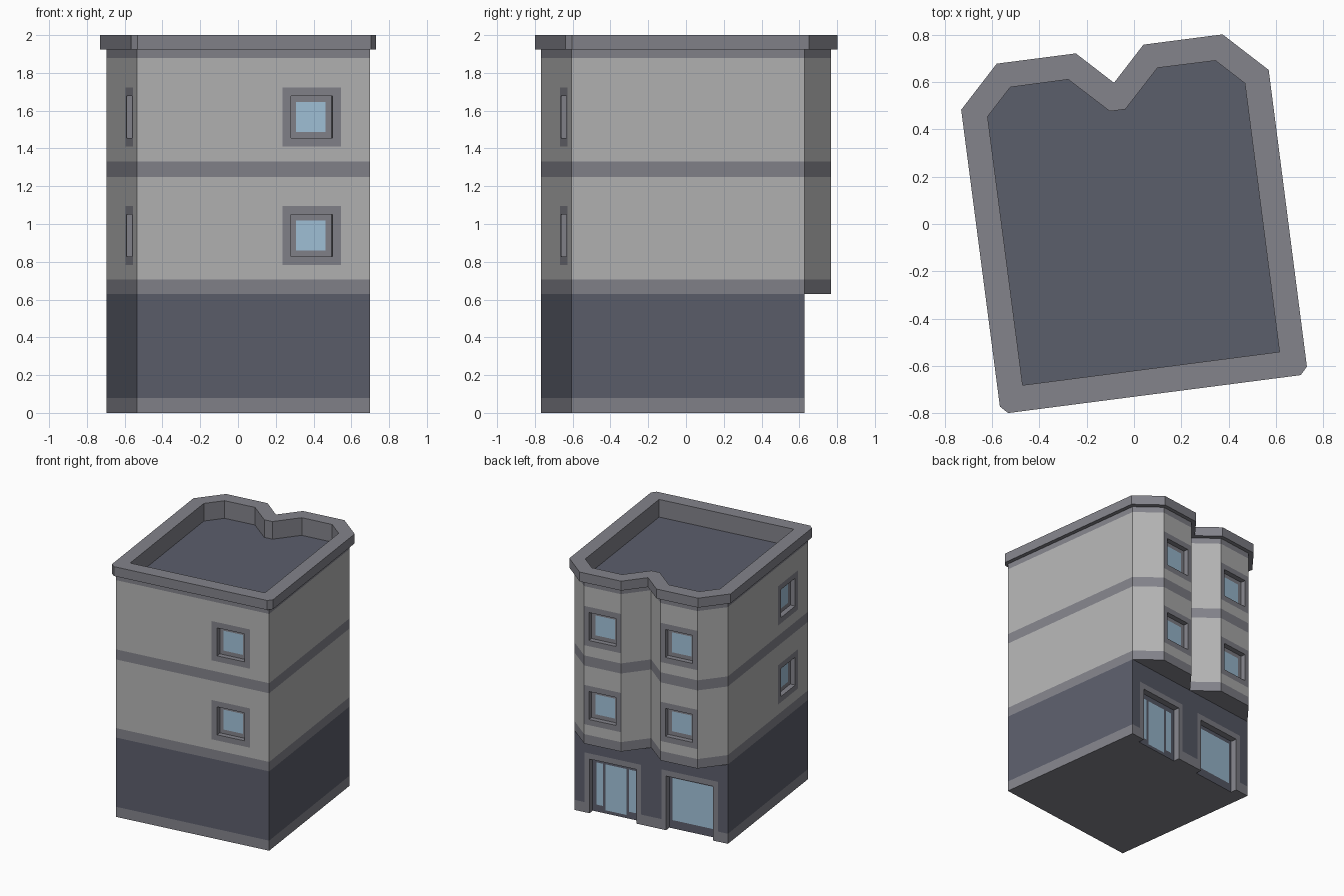
import bpy, bmesh
from math import hypot

if "Cube" in bpy.data.objects:
    bpy.data.objects.remove(bpy.data.objects["Cube"])

H = 0.6227                      # half side of the square ground floor
TURN, PLACE = 0.1289, (0.002, -0.07, 0)
SRGB = {"plaster": (.70, .70, .70), "trim": (.51, .51, .54),
        "shopfront": (.36, .37, .42), "glass": (.63, .76, .85)}
NAMES = list(SRGB)
MATS = []
for n, c in SRGB.items():
    m = bpy.data.materials.new(n)
    m.diffuse_color = [v ** 2.2 for v in c] + [1]
    m.use_nodes = True
    m.node_tree.nodes["Principled BSDF"].inputs["Base Color"].default_value = m.diffuse_color
    MATS.append(m)


class Part:
    """Collects coloured flat faces and turns them into one welded object."""
    def __init__(self, name):
        self.name, self.bm = name, bmesh.new()

    def face(self, pts, mat):
        pts = [p for i, p in enumerate(pts) if p != pts[i - 1]]
        if len(pts) > 2:
            f = self.bm.faces.new([self.bm.verts.new(p) for p in pts])
            f.material_index = NAMES.index(mat)

    def finish(self):
        bmesh.ops.remove_doubles(self.bm, verts=self.bm.verts, dist=1e-4)
        me = bpy.data.meshes.new(self.name)
        self.bm.to_mesh(me)
        for m in MATS:
            me.materials.append(m)
        ob = bpy.data.objects.new(self.name, me)
        ob.rotation_euler.z, ob.location = TURN, PLACE
        bpy.context.collection.objects.link(ob)


def inside(s, z, r):
    return r[0] < s < r[1] and r[2] < z < r[3]


def grid(part, at, area, rects, colour):
    """Splits an area along the rectangle edges, colouring each cell."""
    ss = sorted({min(max(v, area[0]), area[1]) for r in rects + [area] for v in r[:2]})
    zs = sorted({min(max(v, area[2]), area[3]) for r in rects + [area] for v in r[2:]})
    for a, b in zip(ss, ss[1:]):
        for c, d in zip(zs, zs[1:]):
            mat = colour((a + b) / 2, (c + d) / 2)
            if mat:
                part.face([at(a, c), at(b, c), at(b, d), at(a, d)], mat)


def band(z):
    if z < .08 or .63 < z < .705 or 1.25 < z < 1.33 or z > 1.88:
        return "trim"
    return "shopfront" if z < .63 else "plaster"


def wall(part, p, q, z0, z1, openings=()):
    """Banded wall with recessed openings: (hole, frame, depth, panes, backing)."""
    L = hypot(q[0] - p[0], q[1] - p[1])
    dx, dy = (q[0] - p[0]) / L, (q[1] - p[1]) / L

    def at(s, z, d=0):
        return (p[0] + dx * s - dy * d, p[1] + dy * s + dx * d, z)

    def colour(s, z):
        for o in openings:
            if inside(s, z, o[0]):
                return None
            if inside(s, z, o[1]):
                return "trim"
        return band(z)

    rects = [r for o in openings for r in o[:2]]
    rects += [(0, L, a, b) for a, b in zip((0, .08, .63, .705, 1.25, 1.33),
                                           (.08, .63, .705, 1.25, 1.33, 1.88))]
    grid(part, at, (0, L, z0, z1), rects, colour)
    for (a, b, c, d), frame, dep, panes, backing in openings:
        edges = [(a, c, b, c), (b, c, b, d), (b, d, a, d), (a, d, a, c)]
        for s, z, t, w in edges:
            if z + w > 0:       # doors have no sill at ground level
                part.face([at(s, z), at(t, w), at(t, w, dep), at(s, z, dep)], "trim")
        grid(part, lambda s, z: at(s, z, dep), (a, b, c, d), panes,
             lambda s, z: "glass" if any(inside(s, z, r) for r in panes) else backing)


def box(s, z, r):
    return (s - r, s + r, z - r, z + r)


def windows(s):
    """Square windows on both upper floors."""
    return [(box(s, z, .111), box(s, z, .156), .04, [box(s, z, .079)], "trim")
            for z in (.94, 1.567)]


def mirrored(half):
    return half + [(-x, y) for x, y in reversed(half)]


# Right halves of the outlines, ending at the notch between the bays
body = mirrored([(H, -H), (H, -H), (H, H), (.46, .785), (.162, .785), (0, H)])
rim = mirrored([(.623, -.654), (.654, -.622), (.655, .642), (.481, .816),
                (.144, .816), (0, .672)])
well = mirrored([(.547, -.545), (.547, -.545), (.548, .599), (.437, .71),
                 (.19, .711), (.033, .555)])

# Walls of the ground floor, with a door and a shop window at the back
walls = Part("building_walls")
Q = H / 2
DEP = .05


def shop_opening(s, panes):
    return ((s - .19, s + .19, 0, .43), (s - .23, s + .23, 0, .475), DEP,
            [(s + a, s + b, c, d) for a, b, c, d in panes], "shopfront")


door = shop_opening(Q, [(-.16, -.105, .055, .39), (-.085, .085, .025, .39),
                        (.105, .16, .055, .39)])
shop = shop_opening(3 * Q, [(-.165, .165, .065, .40)])
corners = [(-H, -H), (H, -H), (H, H), (-H, H)]
for i in range(4):
    wall(walls, corners[i], corners[(i + 1) % 4], 0, .63, [door, shop] if i == 2 else [])

# Underside, notched at the two openings
under = corners[:3]
for u in (Q, -Q):
    under += [(u + .19, H), (u + .19, H - DEP), (u - .19, H - DEP), (u - .19, H)]
under.append(corners[3])
walls.face([(x, y, 0) for x, y in reversed(under)], "trim")

# Walls of the upper floors and the undersides of the bays
for i, p in enumerate(body):
    q = body[(i + 1) % 12]
    if p == q:
        continue
    L = hypot(q[0] - p[0], q[1] - p[1])
    holes = []
    if i == 11:                                  # front
        holes = windows(3 * Q)
    elif p == (-H, H):                           # left side
        holes = windows(3 * Q)
    elif p[1] == q[1] == .785:                   # bay fronts
        holes = windows(L / 2)
    wall(walls, p, q, .63, 1.925, holes)
for k in (2, 6):
    walls.face([(x, y, .63) for x, y in reversed(body[k:k + 4])], "trim")
walls.finish()

# Parapet: overhanging rim with a sunken roof
parapet = Part("parapet")
rings = [[(x, y, z) for x, y in ring] for ring, z in
         ((body, 1.925), (rim, 1.925), (rim, 2), (well, 2), (well, 1.86))]
for low, up in zip(rings, rings[1:]):
    for i in range(12):
        j = (i + 1) % 12
        parapet.face([low[i], low[j], up[j], up[i]], "trim")
parapet.finish()

roof = Part("roof_deck")
roof.face([(x, y, 1.86) for x, y in well], "shopfront")
roof.finish()
